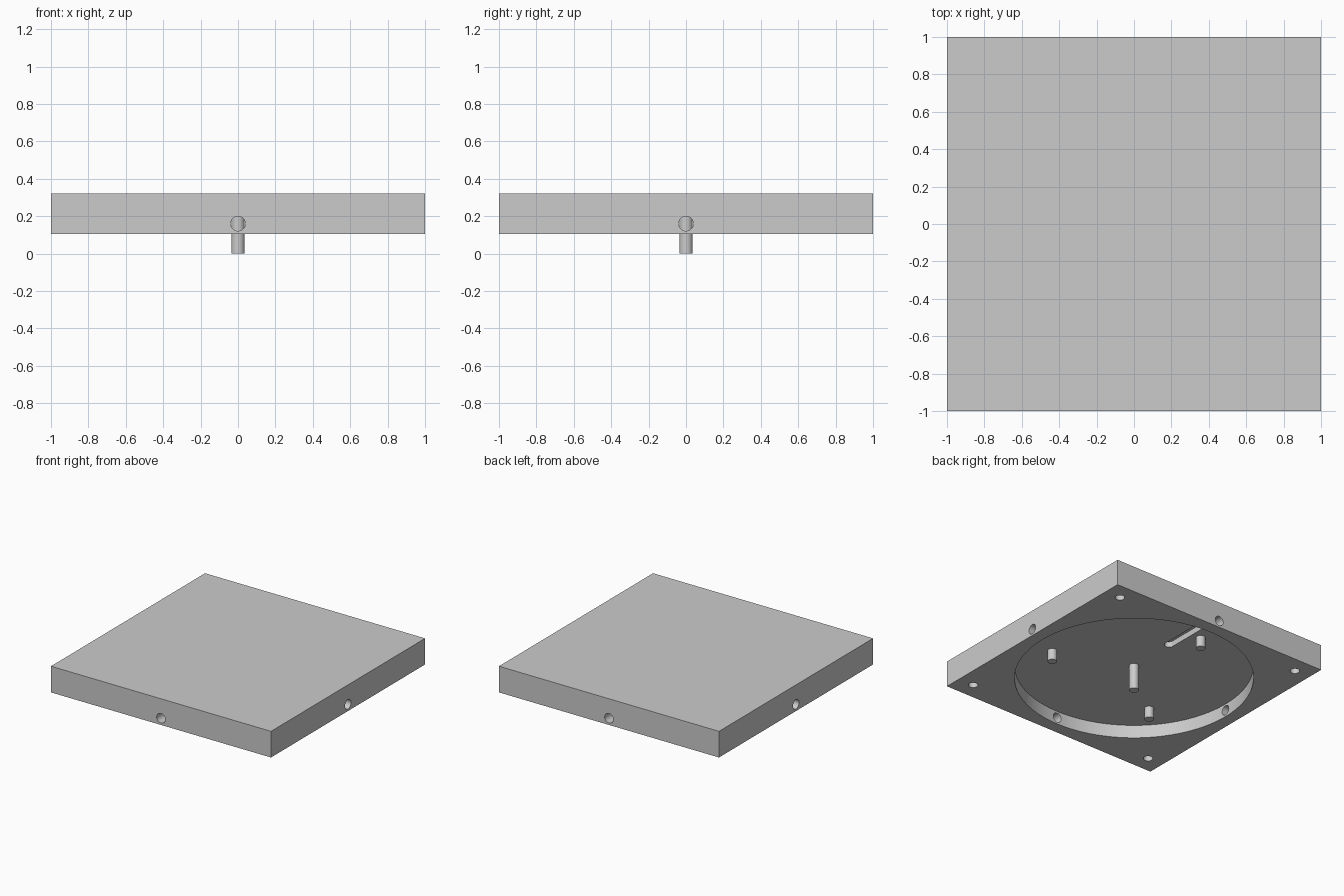
import bpy
import math

if "Cube" in bpy.data.objects:
    bpy.data.objects.remove(bpy.data.objects["Cube"], do_unlink=True)

BOTTOM, TOP, CEILING = 0.105, 0.32, 0.213
HOLE_R, HOLE_Z = 0.039, 0.16

grey = bpy.data.materials.new("matte grey")
grey.use_nodes = True
grey.diffuse_color = (0.6, 0.6, 0.6, 1)
grey.node_tree.nodes["Principled BSDF"].inputs["Base Color"].default_value = (0.6, 0.6, 0.6, 1)


def box(name, center, size):
    bpy.ops.mesh.primitive_cube_add(size=1, location=center)
    ob = bpy.context.object
    ob.name = name
    ob.scale = size
    bpy.ops.object.transform_apply(location=False, rotation=False, scale=True)
    return ob


def rod(name, x, y, z0, z1, radius, sides=48):
    bpy.ops.mesh.primitive_cylinder_add(vertices=sides, radius=radius, depth=z1 - z0,
                                        location=(x, y, (z0 + z1) / 2))
    ob = bpy.context.object
    ob.name = name
    return ob


def finish(ob):
    ob.data.materials.clear()
    ob.data.materials.append(grey)
    bpy.ops.object.select_all(action='DESELECT')
    ob.select_set(True)
    bpy.context.view_layer.objects.active = ob
    bpy.ops.object.shade_smooth_by_angle(angle=math.radians(30))


def cut(ob, cutter):
    mod = ob.modifiers.new("cut", 'BOOLEAN')
    mod.operation = 'DIFFERENCE'
    mod.solver = 'EXACT'
    mod.object = cutter
    bpy.context.view_layer.objects.active = ob
    bpy.ops.object.modifier_apply(modifier=mod.name)
    bpy.data.objects.remove(cutter, do_unlink=True)


# Square plate with a round pocket underneath
plate = box("plate", (0, 0, (BOTTOM + TOP) / 2), (2, 2, TOP - BOTTOM))
cut(plate, rod("pocket_cutter", 0, 0, 0, CEILING, 0.9, 128))

# Drilled holes through the middle of all four sides
for axis in range(2):
    drill = rod("side_hole_cutter", 0, 0, -1.2, 1.2, HOLE_R)
    drill.location.z = HOLE_Z
    drill.rotation_euler[axis] = math.pi / 2
    cut(plate, drill)

# Blind holes in the bottom corners
for x in (-0.86, 0.86):
    for y in (-0.86, 0.86):
        cut(plate, rod("corner_hole_cutter", x, y, 0, CEILING, 0.036))

# Round-ended slot in the pocket ceiling
for y in (0.41, 0.8):
    cut(plate, rod("slot_end_cutter", 0, y, 0.15, 0.26, 0.036))
cut(plate, box("slot_cutter", (0, 0.605, 0.205), (0.072, 0.39, 0.11)))
finish(plate)

# Long centre pin and three short pins around it, rooted in the ceiling
finish(rod("center_pin", 0, 0, 0, CEILING + 0.01, 0.036))
for i in range(3):
    a = math.radians(100 + 120 * i)
    finish(rod(f"short_pin_{i + 1}", 0.655 * math.cos(a), 0.655 * math.sin(a),
               0.12, CEILING + 0.01, 0.036))
